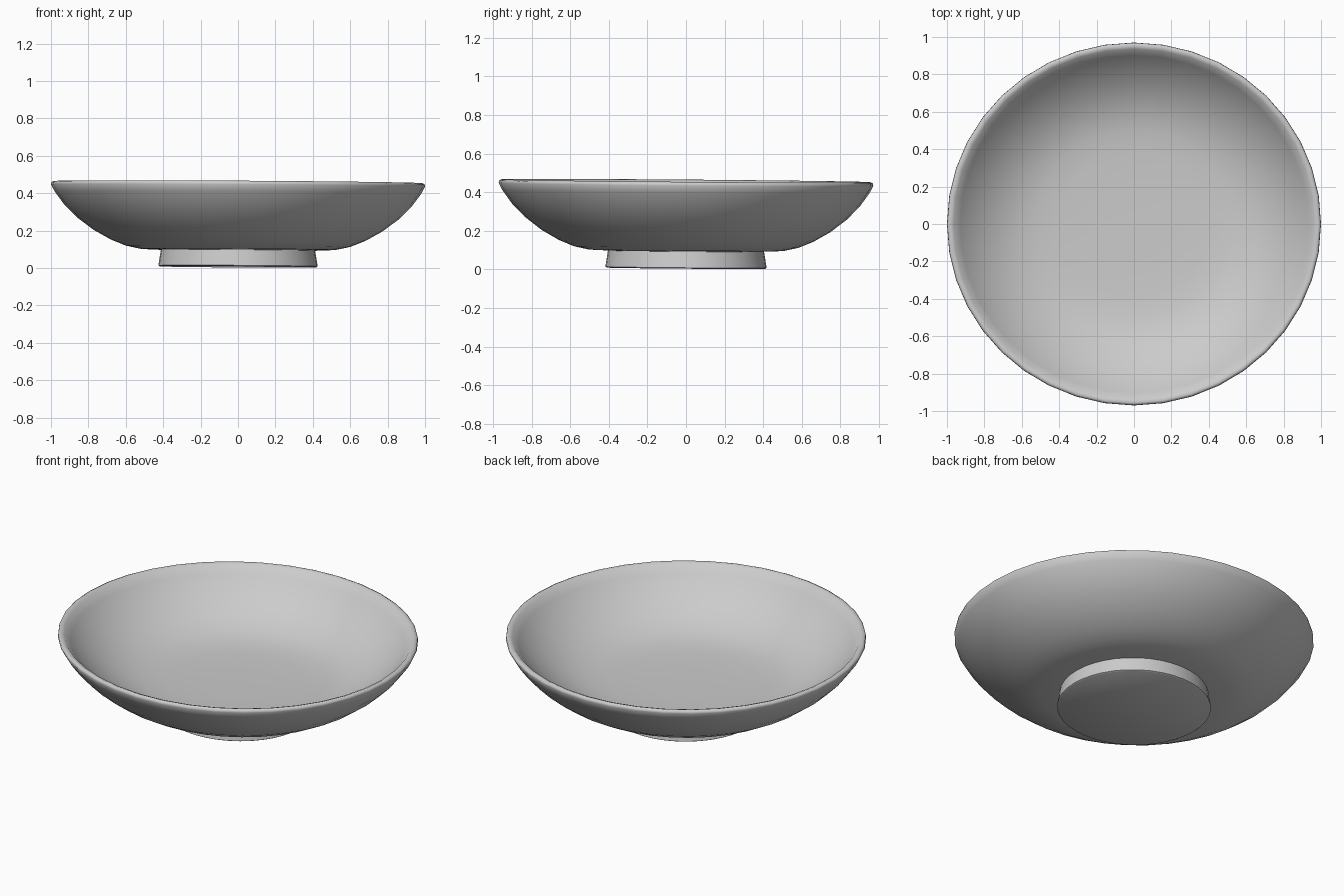
import bpy, bmesh, math

if "Cube" in bpy.data.objects:
    bpy.data.objects.remove(bpy.data.objects["Cube"])

SEGMENTS = 40


def lathe(name, profile, y_scale, angle):
    """Revolve (radius, z) points about z, slightly oval and leaning a little."""
    bm = bmesh.new()
    rings = []
    for r, z in profile:
        count = 1 if r == 0 else SEGMENTS
        ring = []
        for i in range(count):
            a = 2 * math.pi * i / SEGMENTS
            x, y = r * math.cos(a), r * y_scale * math.sin(a)
            ring.append(bm.verts.new((x, y, z - 0.006 * x - 0.008 * y)))
        rings.append(ring)
    for lo, hi in zip(rings, rings[1:]):
        for i in range(SEGMENTS):
            j = (i + 1) % SEGMENTS
            if len(lo) == 1:
                bm.faces.new((lo[0], hi[j], hi[i]))
            elif len(hi) == 1:
                bm.faces.new((lo[i], lo[j], hi[0]))
            else:
                bm.faces.new((lo[i], lo[j], hi[j], hi[i]))
    bmesh.ops.recalc_face_normals(bm, faces=bm.faces)
    mesh = bpy.data.meshes.new(name)
    bm.to_mesh(mesh)
    bm.free()
    obj = bpy.data.objects.new(name, mesh)
    bpy.context.collection.objects.link(obj)
    bpy.ops.object.select_all(action='DESELECT')
    obj.select_set(True)
    bpy.context.view_layer.objects.active = obj
    bpy.ops.object.shade_smooth_by_angle(angle=math.radians(angle))
    return obj


# Dish: underside, flared wall, rounded lip and shallow hollow inside
outside = [(0.40, 0.094), (0.52, 0.099), (0.60, 0.116), (0.68, 0.148),
           (0.77, 0.198), (0.86, 0.265), (0.93, 0.335), (0.98, 0.403), (1.0, 0.44)]
lip = [(0.998, 0.453), (0.985, 0.459), (0.965, 0.452)]
inside = [(0.93, 0.41), (0.88, 0.358), (0.81, 0.299), (0.72, 0.242),
          (0.62, 0.2), (0.52, 0.178), (0.40, 0.169), (0.20, 0.165), (0, 0.165)]
lathe("dish", outside + lip + inside, 0.97, 70)

# Foot: short, slightly flared base with a flat bottom
lathe("foot", [(0, 0.008), (0.418, 0.006), (0.426, 0.011), (0.412, 0.098)], 0.98, 50)
